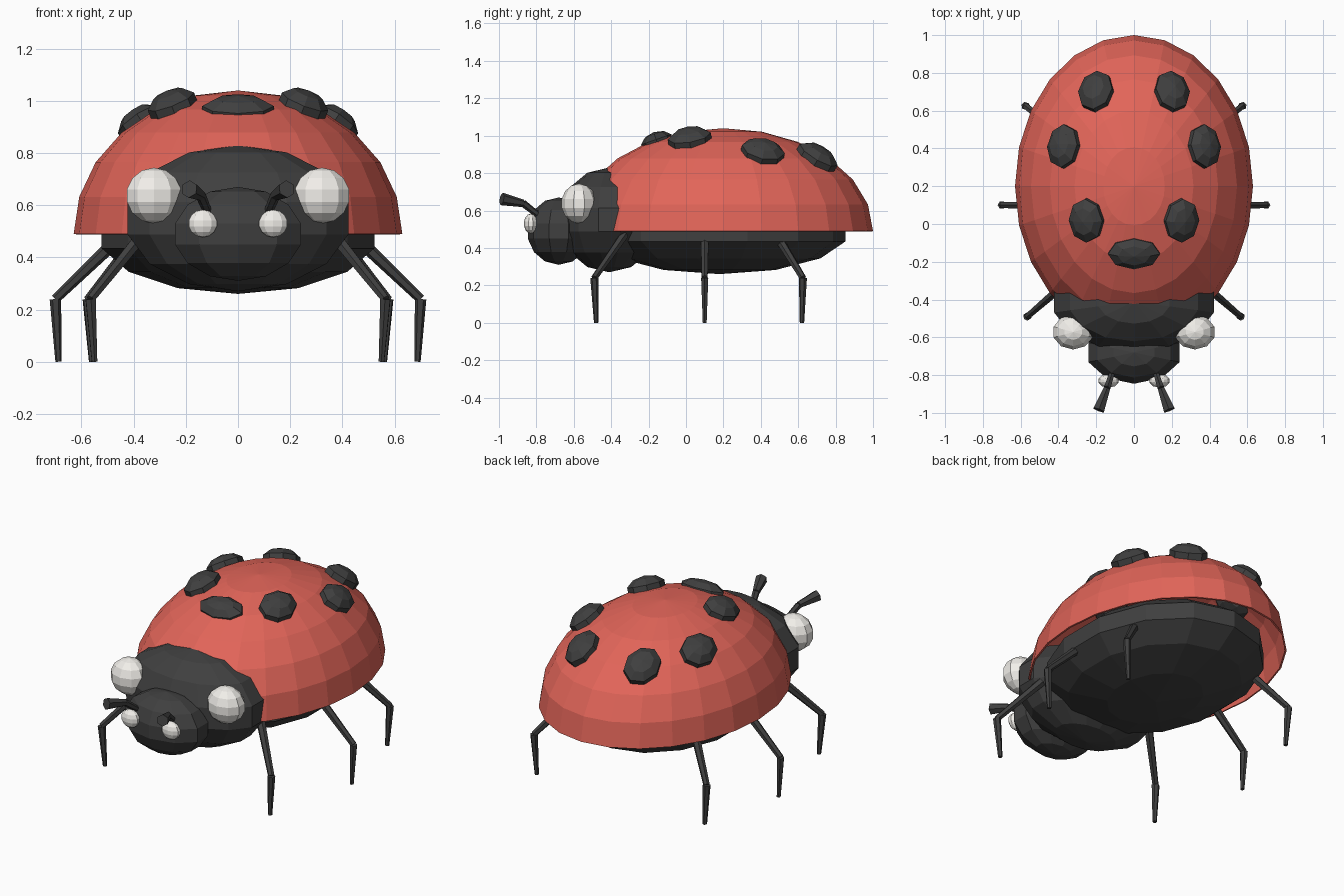
import bpy, bmesh
from mathutils import Vector, Matrix

if "Cube" in bpy.data.objects:
    bpy.data.objects.remove(bpy.data.objects["Cube"])


def material(name, rgb):
    m = bpy.data.materials.new(name)
    m.diffuse_color = (*rgb, 1)
    m.use_nodes = True
    m.node_tree.nodes["Principled BSDF"].inputs["Base Color"].default_value = m.diffuse_color
    return m


RED = material("red", (0.76, 0.13, 0.10))
BLACK = material("black", (0.05, 0.05, 0.05))
WHITE = material("white", (0.88, 0.86, 0.82))


def finish(name, bm, mat):
    bmesh.ops.recalc_face_normals(bm, faces=bm.faces)
    me = bpy.data.meshes.new(name)
    bm.to_mesh(me)
    bm.free()
    me.materials.append(mat)
    ob = bpy.data.objects.new(name, me)
    bpy.context.collection.objects.link(ob)
    return ob


def ellipsoid(name, loc, radii, segs, rings, mat, normal=None):
    rot = Matrix.Identity(4)
    if normal is not None:
        rot = Vector((0, 0, 1)).rotation_difference(normal).to_matrix().to_4x4()
    bm = bmesh.new()
    bmesh.ops.create_uvsphere(bm, u_segments=segs, v_segments=rings, radius=1,
                              matrix=Matrix.Translation(loc) @ rot @ Matrix.Diagonal((*radii, 1)))
    return finish(name, bm, mat)


def limb(name, points, radii, sides=6):
    # tapered segments; radii holds a (start, end) pair per segment
    bm = bmesh.new()
    for a, b, (r1, r2) in zip(points, points[1:], radii):
        a, b = Vector(a), Vector(b)
        rot = (b - a).to_track_quat('Z', 'Y').to_matrix().to_4x4()
        bmesh.ops.create_cone(bm, cap_ends=True, segments=sides, radius1=r1, radius2=r2,
                              depth=(b - a).length,
                              matrix=Matrix.Translation((a + b) / 2) @ rot)
    return finish(name, bm, BLACK)


# wing shell: open half ellipsoid with a thin wall
C, R = Vector((0, 0.2, 0.49)), Vector((0.63, 0.8, 0.55))
bm = bmesh.new()
bmesh.ops.create_uvsphere(bm, u_segments=24, v_segments=12, radius=1,
                          matrix=Matrix.Translation(C) @ Matrix.Diagonal((*R, 1)))
bmesh.ops.delete(bm, geom=[v for v in bm.verts if v.co.z < C.z - 0.01], context='VERTS')
shell = finish("wing_shell", bm, RED)
wall = shell.modifiers.new("wall", 'SOLIDIFY')
wall.thickness = 0.01
wall.offset = -1

# body
ellipsoid("belly", (0, 0.18, 0.485), (0.55, 0.69, 0.225), 14, 7, BLACK)
ellipsoid("neck_shield", (0, -0.41, 0.55), (0.445, 0.27, 0.28), 14, 7, BLACK)
ellipsoid("head", (0, -0.68, 0.49), (0.26, 0.17, 0.18), 10, 7, BLACK)


# spots seated on the shell surface
def spot(name, x, y, radii, sink=0.0):
    dx, dy = (x - C.x) / R.x, (y - C.y) / R.y
    z = C.z + R.z * (1 - dx * dx - dy * dy) ** 0.5
    n = Vector((dx / R.x, dy / R.y, (z - C.z) / R.z ** 2)).normalized()
    ellipsoid(name, Vector((x, y, z)) - n * sink, radii, 8, 5, BLACK, n)


spot("spot_front", 0, -0.16, (0.145, 0.09, 0.06), 0.02)

LEGS = {  # hip, knee, foot
    "front": ((0.38, -0.33, 0.47), (0.565, -0.49, 0.24), (0.55, -0.48, 0)),
    "middle": ((0.46, 0.1, 0.47), (0.70, 0.1, 0.24), (0.688, 0.1, 0)),
    "rear": ((0.40, 0.49, 0.46), (0.575, 0.625, 0.24), (0.56, 0.62, 0)),
}

for side, s in (("left", -1), ("right", 1)):
    for i, (x, y) in enumerate(((0.25, 0.02), (0.37, 0.41), (0.2, 0.7))):
        spot(f"spot_{i + 1}_{side}", s * x, y, (0.1, 0.123, 0.065))
    # cheek patches and eyes
    ellipsoid(f"cheek_patch_{side}", (s * 0.322, -0.572, 0.637), (0.112, 0.095, 0.107), 10, 7, WHITE)
    ellipsoid(f"eye_{side}", (s * 0.135, -0.83, 0.53), (0.058, 0.037, 0.053), 10, 7, WHITE)
    # antennae
    limb(f"antenna_{side}",
         [(s * x, y, z) for x, y, z in ((0.11, -0.77, 0.56), (0.143, -0.87, 0.638), (0.187, -0.985, 0.662))],
         [(0.016, 0.02), (0.02, 0.034)])
    # legs
    for name, pts in LEGS.items():
        limb(f"{name}_leg_{side}", [(s * x, y, z) for x, y, z in pts],
             [(0.025, 0.018), (0.022, 0.012)])
